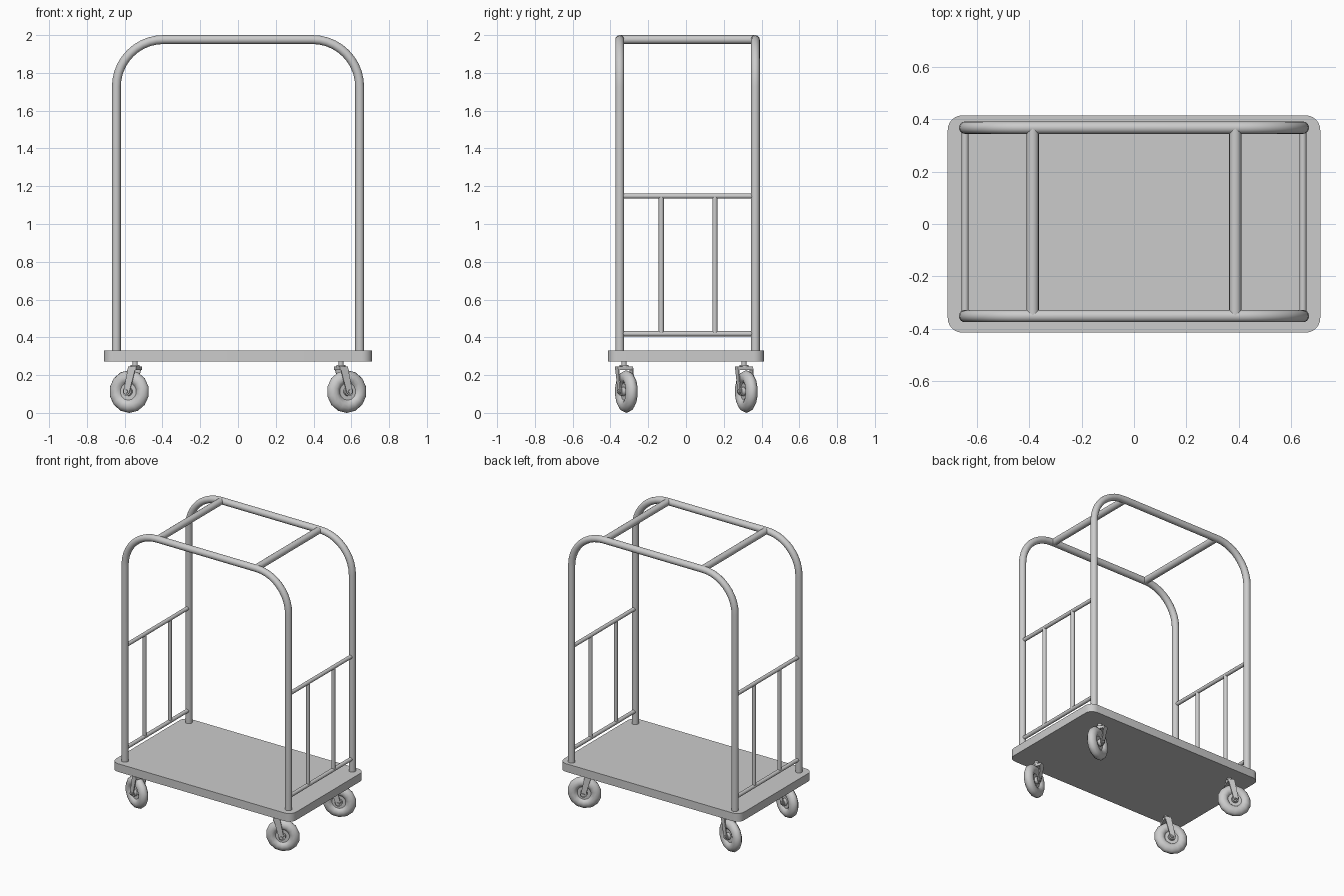
import bpy, bmesh
from math import sin, cos, pi, radians
from mathutils import Vector, Matrix

if "Cube" in bpy.data.objects:
    bpy.data.objects.remove(bpy.data.objects["Cube"])

YC = 0.008             # frame is set very slightly towards the back
POST_X, POST_Y = 0.644, 0.359
TUBE, ROD = 0.0235, 0.0135


def finish(name, bm, smooth=35):
    bmesh.ops.recalc_face_normals(bm, faces=bm.faces)
    me = bpy.data.meshes.new(name)
    bm.to_mesh(me)
    bm.free()
    ob = bpy.data.objects.new(name, me)
    bpy.context.collection.objects.link(ob)
    bpy.ops.object.select_all(action='DESELECT')
    ob.select_set(True)
    bpy.context.view_layer.objects.active = ob
    bpy.ops.object.shade_smooth_by_angle(angle=radians(smooth))
    return ob


def tube(bm, points, r, sides=16):
    """Sweep a circle along a planar path, with mitred rings and end caps."""
    pts = [Vector(p) for p in points]
    tangents = [(pts[min(i + 1, len(pts) - 1)] - pts[max(i - 1, 0)]).normalized()
                for i in range(len(pts))]
    side = Vector((0, 1, 0)) if abs(tangents[0].y) < 0.5 else Vector((1, 0, 0))
    rings = []
    for p, t in zip(pts, tangents):
        n = t.cross(side).normalized()
        rings.append([bm.verts.new(p + r * (cos(a) * side + sin(a) * n))
                      for a in (2 * pi * k / sides for k in range(sides))])
    for a, b in zip(rings, rings[1:]):
        for k in range(sides):
            j = (k + 1) % sides
            bm.faces.new((a[k], a[j], b[j], b[k]))
    bm.faces.new(rings[0])
    bm.faces.new(rings[-1])


def prism(bm, outline, offset):
    """Extrude a planar outline along an offset."""
    f = bm.faces.new([bm.verts.new(p) for p in outline])
    ext = bmesh.ops.extrude_face_region(bm, geom=[f])['geom']
    bmesh.ops.translate(bm, vec=offset, verts=[v for v in ext if isinstance(v, bmesh.types.BMVert)])
    if not f.is_valid or len(f.link_loops if hasattr(f, 'link_loops') else [0]) == 0:
        return
    if all(len(e.link_faces) == 1 for e in f.edges):
        bm.faces.remove(f)


def lathe_y(bm, profile, centre, sides):
    """Revolve (radius, y) profile about the y axis through centre."""
    rings = [[bm.verts.new((centre[0] + r * sin(2 * pi * k / sides), y,
                            centre[1] - r * cos(2 * pi * k / sides)))
              for k in range(sides)] for r, y in profile]
    for a, b in zip(rings, rings[1:]):
        for k in range(sides):
            j = (k + 1) % sides
            bm.faces.new((a[k], a[j], b[j], b[k]))
    bm.faces.new(rings[0])
    bm.faces.new(rings[-1])


# Deck: rounded rectangle slab
bm = bmesh.new()
R, outline = 0.055, []
for q, (sx, sy) in enumerate([(1, 1), (-1, 1), (-1, -1), (1, -1)]):
    for k in range(7):
        a = pi / 2 * (q + k / 6)
        outline.append((sx * (0.71 - R) + R * cos(a), sy * (0.414 - R) + R * sin(a), 0.272))
prism(bm, outline, (0, 0, 0.058))
finish("deck", bm)

# Two arched hoops, front and back
BEND, TOP = 0.25, 2.0 - TUBE
arc = [pi / 2 * k / 10 for k in range(11)]
half = [(POST_X, 0.325)] + [(POST_X - BEND + BEND * cos(a), TOP - BEND + BEND * sin(a)) for a in arc]
path = half + [(-x, z) for x, z in reversed(half)]
for name, s in (("front_hoop", -1), ("back_hoop", 1)):
    bm = bmesh.new()
    tube(bm, [(x, YC + s * POST_Y, z) for x, z in path], TUBE)
    finish(name, bm)

# Top cross bars and end railings on both ends
for side, s in (("left", -1), ("right", 1)):
    bm = bmesh.new()
    tube(bm, [(s * 0.386, YC - POST_Y, TOP), (s * 0.386, YC + POST_Y, TOP)], TUBE - 0.0005)
    finish(side + "_top_bar", bm)
    bm = bmesh.new()
    for z in (0.419, 1.148):
        tube(bm, [(s * POST_X, YC - POST_Y, z), (s * POST_X, YC + POST_Y, z)], ROD, 12)
    for y in (-0.131, 0.153):
        tube(bm, [(s * POST_X, y, 0.419), (s * POST_X, y, 1.148)], ROD, 12)
    finish(side + "_railing", bm)

# Swivel casters, trailing outwards at 22 degrees
WR, TRAIL = 0.113, 0.033
hub = (TRAIL, WR)
tyre = [(0.046, 0.014), (0.054, 0.024), (0.070, 0.032), (0.090, 0.029), (0.106, 0.017), (WR, 0)]
tyre = [(r, -y) for r, y in tyre] + [(r, y) for r, y in reversed(tyre[:-1])]
for side, sx in (("left", -1), ("right", 1)):
    for end, y in (("front", -0.328), ("back", 0.307)):
        yaw = radians(22 if sx > 0 else 158)
        place = Matrix.Translation((sx * 0.545, y, 0)) @ Matrix.Rotation(yaw, 4, 'Z')

        # Tyre, hub and axle
        bm = bmesh.new()
        lathe_y(bm, tyre, hub, 14)
        lathe_y(bm, [(0.024, -0.034), (0.024, 0.034)], hub, 14)
        lathe_y(bm, [(0.010, -0.050), (0.010, 0.050)], hub, 8)
        bm.transform(place)
        finish(f"{end}_{side}_wheel", bm, 50)

        # Fork plates, crown and stem
        bm = bmesh.new()
        low = [(TRAIL + 0.017 * cos(a), WR + 0.017 * sin(a))
               for a in (radians(190 + 32 * k) for k in range(6))]
        plate = low + [(0.022, 0.246), (-0.022, 0.246)]
        for py in (-0.043, 0.037):
            prism(bm, [(x, py, z) for x, z in plate], (0, 0.006, 0))
        crown = [(0.022, 0.043), (-0.022, 0.043), (-0.022, -0.043), (0.022, -0.043)]
        prism(bm, [(x, cy, 0.228) for x, cy in crown], (0, 0, 0.018))
        tube(bm, [(0, 0, 0.24), (0, 0, 0.254)], 0.024, 12)
        tube(bm, [(0, 0, 0.25), (0, 0, 0.275)], 0.014, 12)
        bm.transform(place)
        finish(f"{end}_{side}_fork", bm)
